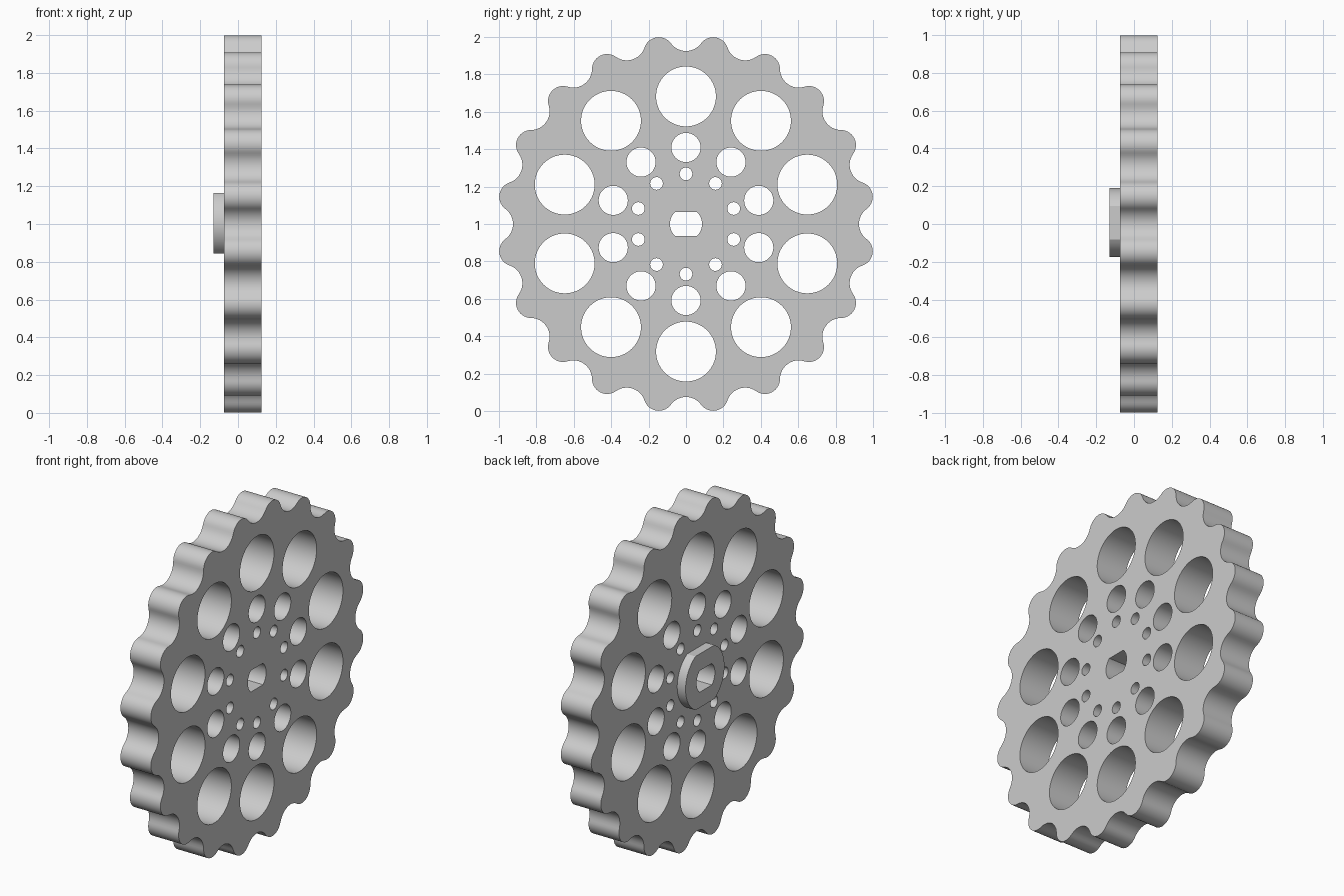
import bpy, bmesh
from math import sin, cos, pi, radians, asin, atan2, hypot
from mathutils import Vector

if "Cube" in bpy.data.objects:
    bpy.data.objects.remove(bpy.data.objects["Cube"], do_unlink=True)

grey = bpy.data.materials.new("light grey")
grey.use_nodes = True
grey.diffuse_color = (0.6, 0.6, 0.6, 1)
grey.node_tree.nodes["Principled BSDF"].inputs["Base Color"].default_value = (0.6, 0.6, 0.6, 1)


def arc(cy, cz, r, start, end, n):
    """Points on an arc; angles are measured from up towards +y."""
    return [(cy + r * sin(start + (end - start) * i / n),
             cz + r * cos(start + (end - start) * i / n)) for i in range(n + 1)]


def circle(cy, cz, r, n):
    return arc(cy, cz, r, 0, 2 * pi, n)[:-1]


def flatted(cy, cz, r, half, n=20):
    """Circle with flats cut at the top and bottom."""
    a = asin(half / r)
    return (arc(cy, cz, r, pi / 2 - a, pi / 2 + a, n)
            + arc(cy, cz, r, 3 * pi / 2 - a, 3 * pi / 2 + a, n))


def slab(name, loops, x0, x1):
    """Fill an outline with holes in the yz plane and extrude it along x."""
    bm = bmesh.new()
    for loop in loops:
        vs = [bm.verts.new((x0, y, z)) for y, z in loop]
        for a, b in zip(vs, vs[1:] + vs[:1]):
            bm.edges.new((a, b))
    bmesh.ops.triangle_fill(bm, edges=bm.edges[:], use_beauty=True, normal=Vector((1, 0, 0)))
    new = bmesh.ops.extrude_face_region(bm, geom=bm.faces[:], use_keep_orig=True)["geom"]
    bmesh.ops.translate(bm, vec=(x1 - x0, 0, 0),
                        verts=[g for g in new if isinstance(g, bmesh.types.BMVert)])
    bmesh.ops.recalc_face_normals(bm, faces=bm.faces[:])
    mesh = bpy.data.meshes.new(name)
    bm.to_mesh(mesh)
    bm.free()
    mesh.materials.append(grey)
    ob = bpy.data.objects.new(name, mesh)
    bpy.context.collection.objects.link(ob)
    bpy.ops.object.select_all(action='DESELECT')
    ob.select_set(True)
    bpy.context.view_layer.objects.active = ob
    bpy.ops.object.shade_smooth_by_angle(angle=radians(30))
    return ob


# Scalloped rim: round lobes blended tangentially into round valleys
TEETH = 20
lobe_r, lobe_dist = 0.08, 0.93
valley_r, valley_dist = 0.1, 1.025
half_step = pi / TEETH
dy = lobe_dist * sin(half_step)
dz = valley_dist - lobe_dist * cos(half_step)
contact = atan2(dy, dz)
rim = []
for i in range(TEETH):
    v = 2 * half_step * i
    m = v + half_step
    rim += arc(valley_dist * sin(v), 1 + valley_dist * cos(v), valley_r,
               v + pi + contact, v + pi - contact, 12)[:-1]
    rim += arc(lobe_dist * sin(m), 1 + lobe_dist * cos(m), lobe_r,
               m - half_step - contact, m + half_step + contact, 14)[:-1]

# Rings of ten round holes: distance from centre, radius, segments
holes = []
for dist, r, n in ((0.682, 0.16, 64), (0.409, 0.078, 40), (0.268, 0.034, 24)):
    for i in range(10):
        a = i * pi / 5
        holes.append(circle(dist * sin(a), 1 + dist * cos(a), r, n))

bore = flatted(0, 1, 0.086, 0.064)

slab("wheel_plate", [rim, bore] + holes, -0.075, 0.125)

# Raised hub with flats on the left face
slab("hub", [flatted(0.007, 1.004, 0.183, 0.16), bore], -0.13, -0.075)
